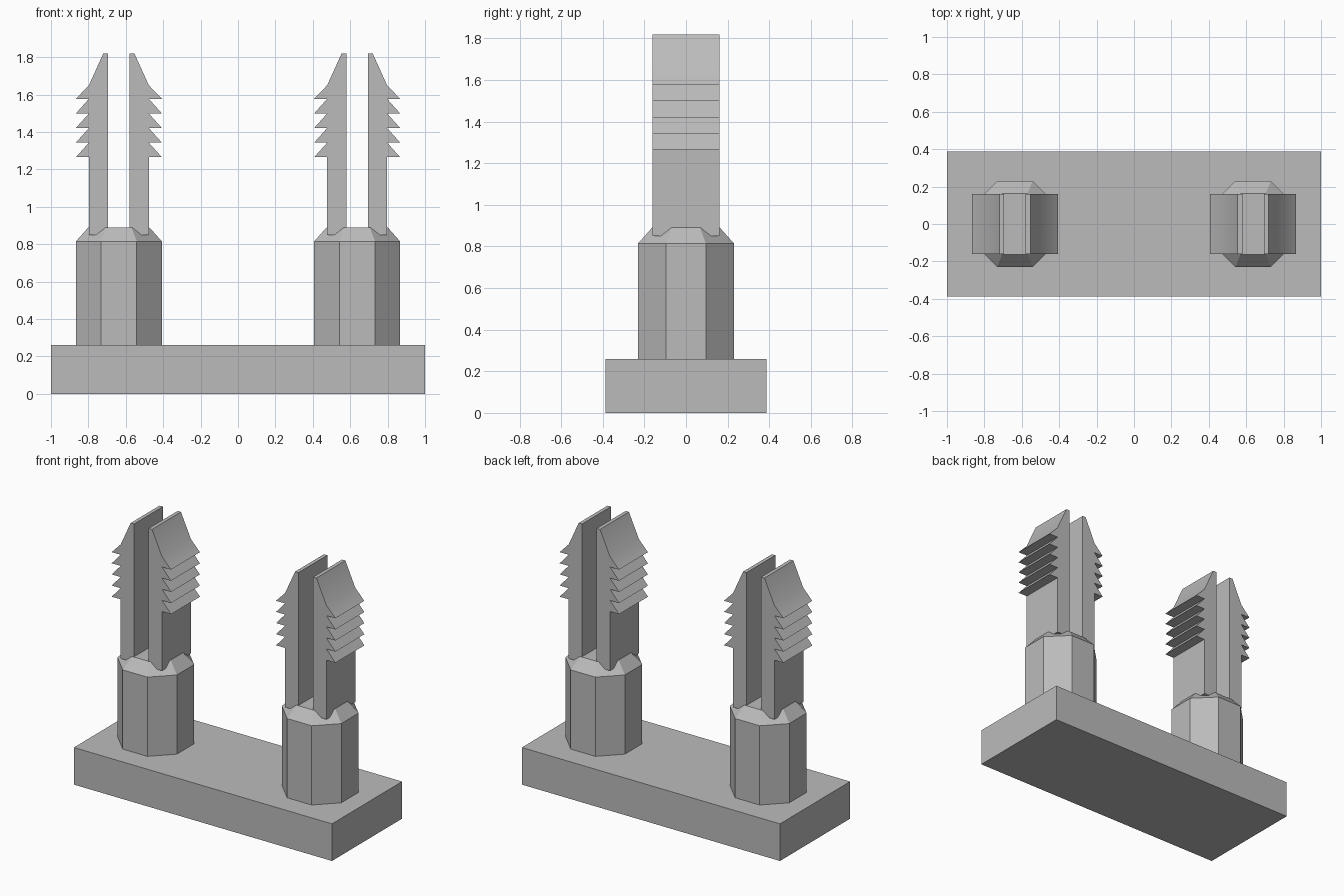
import bpy
import bmesh
import math

cube = bpy.data.objects.get("Cube")
if cube:
    bpy.data.objects.remove(cube, do_unlink=True)

# One plain plastic colour
GREY = (0.5, 0.5, 0.5, 1)
grey = bpy.data.materials.new("grey plastic")
grey.use_nodes = True
grey.diffuse_color = GREY
grey.node_tree.nodes["Principled BSDF"].inputs["Base Color"].default_value = GREY


def make_object(name, bm):
    bmesh.ops.recalc_face_normals(bm, faces=bm.faces)
    mesh = bpy.data.meshes.new(name)
    bm.to_mesh(mesh)
    bm.free()
    mesh.materials.append(grey)
    obj = bpy.data.objects.new(name, mesh)
    bpy.context.collection.objects.link(obj)
    return obj


def loft(bm, rings):
    """Skin a stack of equal rings and cap both ends."""
    loops = [[bm.verts.new(p) for p in ring] for ring in rings]
    n = len(loops[0])
    for low, high in zip(loops, loops[1:]):
        for i in range(n):
            j = (i + 1) % n
            bm.faces.new((low[i], low[j], high[j], high[i]))
    bm.faces.new(loops[0][::-1])
    bm.faces.new(loops[-1])


def octagon(apothem, z):
    r = apothem / math.cos(math.pi / 8)
    angles = [(i + 0.5) * math.pi / 4 for i in range(8)]
    return [(r * math.cos(a), r * math.sin(a), z) for a in angles]


# Base plate
bm = bmesh.new()
bmesh.ops.create_cube(bm, size=1)
bmesh.ops.scale(bm, vec=(2, 0.776, 0.26), verts=bm.verts)
bmesh.ops.translate(bm, vec=(0, 0, 0.13), verts=bm.verts)
make_object("base_plate", bm)

# Barbed prong outline: x outward from the post axis, z up
TIP, OUTER, INNER, DEPTH = 0.23, 0.16, 0.057, 0.16
outline = [(INNER, 0.85), (OUTER, 0.85)]
for i in range(5):
    z = 1.265 + i * 0.078
    outline += [(OUTER, z), (TIP, z)]
outline += [(OUTER, 1.65), (0.083, 1.82), (INNER, 1.82)]


def add_post(side, x):
    # Eight-sided post with a chamfered top
    bm = bmesh.new()
    loft(bm, [octagon(0.23, 0.26), octagon(0.23, 0.815), octagon(0.163, 0.89)])
    make_object(side + "_post", bm).location.x = x

    # Pair of prongs facing away from each other
    for label, sign in (("outer", 1), ("inner", -1)):
        direction = sign if x > 0 else -sign
        bm = bmesh.new()
        loft(bm, [[(direction * px, y, pz) for px, pz in outline]
                  for y in (-DEPTH, DEPTH)])
        prong = make_object(side + "_" + label + "_prong", bm)
        prong.location.x = x
        bpy.ops.object.select_all(action="DESELECT")
        prong.select_set(True)
        bpy.context.view_layer.objects.active = prong
        bpy.ops.object.shade_smooth_by_angle(angle=math.radians(30))


for side, x in (("left", 0.637), ("right", -0.637)):
    add_post(side, x)
